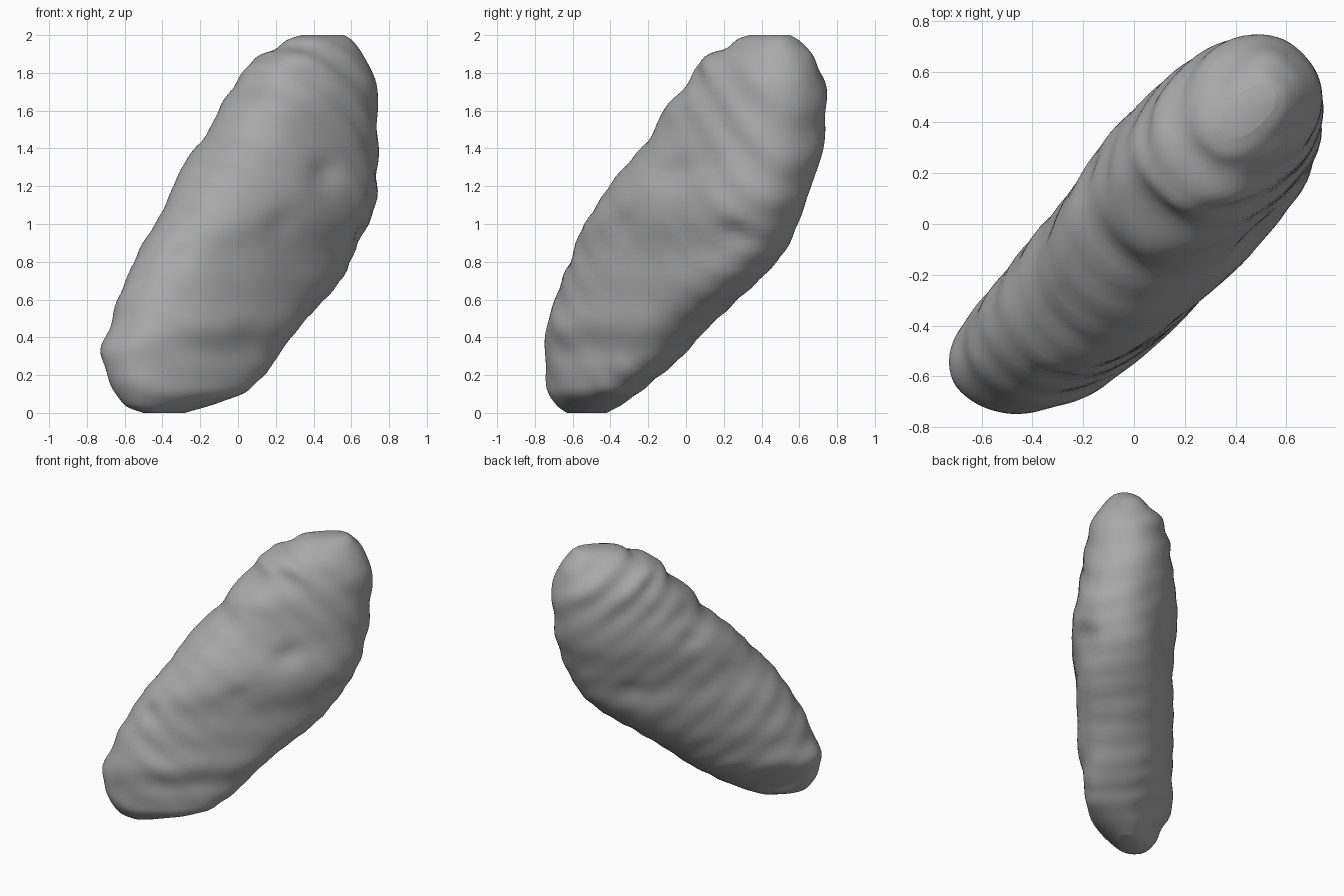
import bpy
import bmesh
import math
from mathutils import Vector, noise

cube = bpy.data.objects.get("Cube")
if cube:
    bpy.data.objects.remove(cube, do_unlink=True)

LAYERS, SIDES = 90, 112
# Squareness of the cross-sections (2 is an ellipse) and its dual exponent
POWER = 2.33
DUAL = POWER / (POWER - 1)

# Outline of the rock: height, x range, y range, half thickness
SECTIONS = [
    (0, -.5, -.28, -.63, -.42, .07),
    (.03, -.6, -.18, -.68, -.36, .13),
    (.1, -.65, .05, -.73, -.26, .2),
    (.25, -.71, .19, -.75, -.07, .26),
    (.33, -.75, .22, -.75, .01, .28),
    (.45, -.67, .33, -.75, .12, .31),
    (.6, -.65, .45, -.69, .28, .31),
    (.7, -.59, .55, -.66, .4, .32),
    (.87, -.53, .64, -.6, .55, .33),
    (1, -.44, .7, -.55, .59, .34),
    (1.1, -.39, .74, -.47, .64, .35),
    (1.2, -.35, .74, -.42, .66, .35),
    (1.33, -.29, .74, -.3, .72, .34),
    (1.5, -.14, .74, -.15, .74, .32),
    (1.62, -.11, .74, -.13, .75, .3),
    (1.75, 0, .74, .03, .74, .28),
    (1.85, .04, .69, .05, .7, .24),
    (1.9, .11, .66, .11, .67, .2),
    (1.93, .2, .64, .22, .64, .17),
    (1.98, .27, .6, .27, .59, .12),
    (2, .34, .56, .34, .55, .07),
]

# Ledges and pits in the broad faces: centre, radius, depth
PITS = [
    (Vector((.45, -.05, 1.28)), .09, .045),
    (Vector((.2, -.3, 1.01)), .09, .04),
    (Vector((-.33, -.6, .84)), .07, .025),
    (Vector((.63, .25, .95)), .1, .035),
    (Vector((0, -.43, .43)), .1, .03),
    (Vector((-.2, .2, 1.38)), .09, .03),
    (Vector((-.42, -.02, 1.1)), .09, .03),
    (Vector((.07, .5, 1)), .09, .03),
]


def section_at(z):
    for low, high in zip(SECTIONS, SECTIONS[1:]):
        if z <= high[0]:
            f = (z - low[0]) / (high[0] - low[0])
            return [a + (b - a) * f for a, b in zip(low, high)]
    return SECTIONS[-1]


def rounded(value):
    return math.copysign(abs(value) ** (2 / POWER), value)


def ring_points(z):
    """Diagonal superellipse that fits the given x range, y range and thickness."""
    _, x0, x1, y0, y1, thick = section_at(z)
    rx, ry = (x1 - x0) / 2, (y1 - y0) / 2
    mean = (rx + ry) / 2
    length = ((mean * math.sqrt(2)) ** DUAL - thick ** DUAL) ** (1 / DUAL)
    for i in range(SIDES):
        a = math.tau * i / SIDES
        along = length * rounded(math.cos(a)) / math.sqrt(2)
        across = thick * rounded(math.sin(a)) / math.sqrt(2)
        yield Vector(((x0 + x1) / 2 + (along - across) * rx / mean,
                      (y0 + y1) / 2 + (along + across) * ry / mean, z))


def roughen(p, normal):
    """Soft ridges across the long axis, and small pits."""
    t = (p.x + p.y) * .5 + p.z * .72
    wave = math.sin(t * 36 + noise.noise(p * 1.5) * 3)
    strength = .012 * (.6 + noise.noise(p * 2 + Vector((5, 1, 3))))
    push = strength * wave + .008 * noise.noise(p * 4)
    for centre, radius, depth in PITS:
        gap = p - centre
        # steep upper edge, long lower slope
        gap.z *= 1.8 if gap.z > 0 else 1
        push -= depth * math.exp(-gap.length_squared / (radius * radius))
    fade = min(1, p.z / .15, (2 - p.z) / .1)
    return p + normal * push * fade


def soften(bm, rings, times):
    inner = [v for r in rings[1:-1] for v in r]
    for _ in range(times):
        bmesh.ops.smooth_vert(bm, verts=inner, factor=.5,
                              use_axis_x=True, use_axis_y=True, use_axis_z=True)
    bm.normal_update()


# Rock body, stacked from rings
bm = bmesh.new()
rings = []
for k in range(LAYERS + 1):
    z = 1 - math.cos(math.pi * k / LAYERS)
    rings.append([bm.verts.new(p) for p in ring_points(z)])
for lower, upper in zip(rings, rings[1:]):
    for i in range(SIDES):
        j = (i + 1) % SIDES
        bm.faces.new((lower[i], lower[j], upper[j], upper[i]))
bm.faces.new(reversed(rings[0]))
bm.faces.new(rings[-1])
soften(bm, rings, 8)
moved = [(v, roughen(v.co, v.normal)) for v in bm.verts]
for v, co in moved:
    v.co = co
soften(bm, rings, 3)
bmesh.ops.recalc_face_normals(bm, faces=bm.faces)
mesh = bpy.data.meshes.new("rock")
bm.to_mesh(mesh)
bm.free()
rock = bpy.data.objects.new("rock", mesh)
bpy.context.collection.objects.link(rock)

# Stone grey
grey = bpy.data.materials.new("stone_grey")
grey.use_nodes = True
colour = (.4, .4, .4, 1)
grey.diffuse_color = colour
grey.node_tree.nodes["Principled BSDF"].inputs["Base Color"].default_value = colour
mesh.materials.append(grey)

bpy.context.view_layer.objects.active = rock
rock.select_set(True)
bpy.ops.object.shade_smooth_by_angle(angle=math.radians(50))
